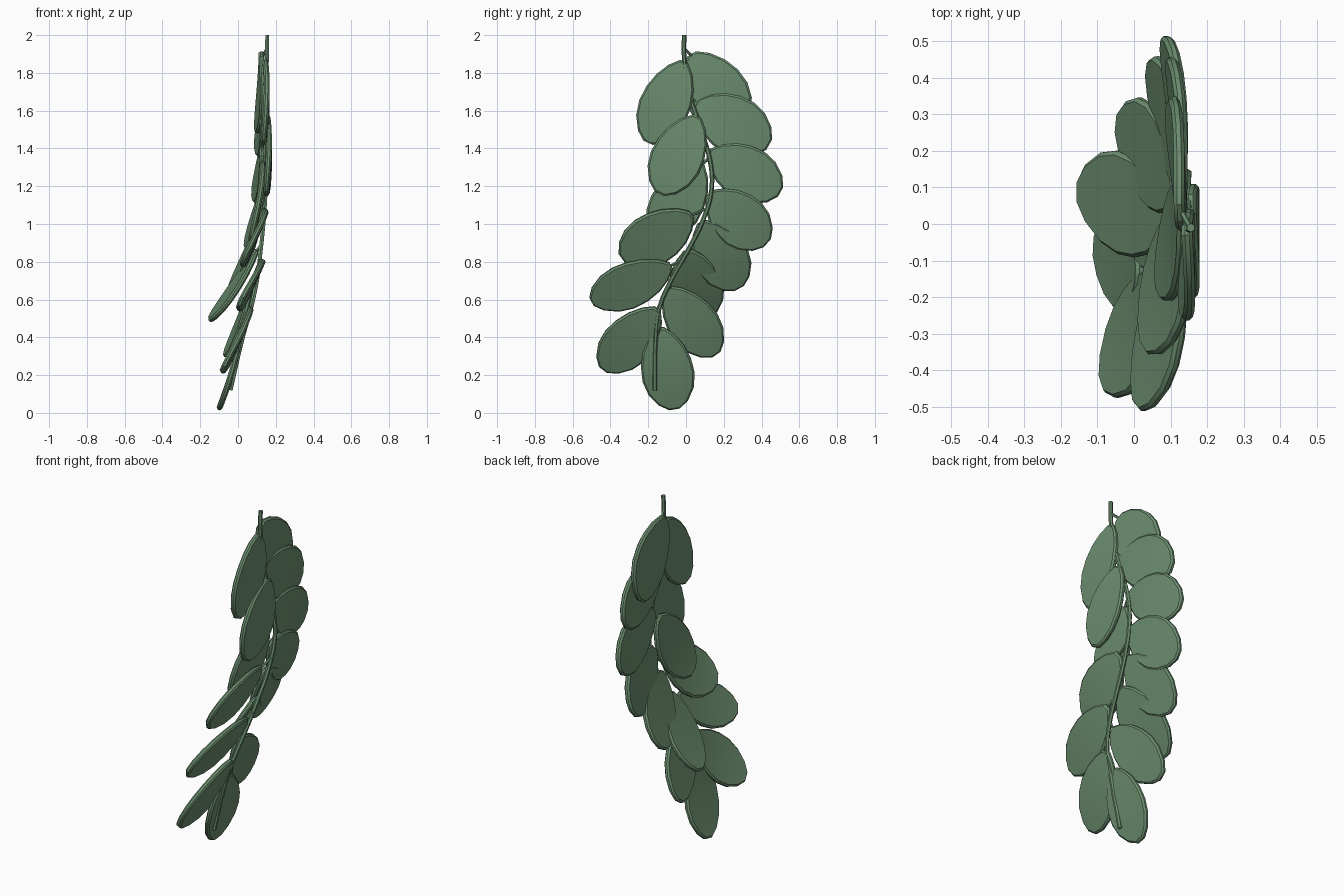
import bpy
from mathutils import Vector

if "Cube" in bpy.data.objects:
    bpy.data.objects.remove(bpy.data.objects["Cube"])

green = bpy.data.materials.new("leaf_green")
green.diffuse_color = (0.15, 0.27, 0.16, 1)
green.use_nodes = True
green.node_tree.nodes["Principled BSDF"].inputs["Base Color"].default_value = green.diffuse_color


def finish(obj, angle):
    obj.data.materials.append(green)
    bpy.ops.object.select_all(action='DESELECT')
    obj.select_set(True)
    bpy.context.view_layer.objects.active = obj
    bpy.ops.object.shade_smooth_by_angle(angle=angle)


def tube(name, points, radius, sides_res=1, smooth=True):
    cu = bpy.data.curves.new(name, 'CURVE')
    cu.dimensions = '3D'
    cu.bevel_depth, cu.bevel_resolution = radius, sides_res
    cu.use_fill_caps = True
    cu.resolution_u = 3
    sp = cu.splines.new('BEZIER')
    sp.bezier_points.add(len(points) - 1)
    for bp, p in zip(sp.bezier_points, points):
        bp.co = p
        bp.handle_left_type = bp.handle_right_type = 'AUTO'
    obj = bpy.data.objects.new(name, cu)
    bpy.context.collection.objects.link(obj)
    bpy.ops.object.select_all(action='DESELECT')
    obj.select_set(True)
    bpy.context.view_layer.objects.active = obj
    bpy.ops.object.convert(target='MESH')
    finish(bpy.context.object, 0.9)


# half outline of a leaf: (position along, half width)
OUTLINE = [(0, .16), (.1, .5), (.25, .79), (.42, .96), (.6, 1), (.77, .87), (.92, .56), (1, .2)]


def leaf(name, base, tip, width, hint, thick=0.03, camber=0.012):
    base, tip = Vector(base), Vector(tip)
    u = tip - base
    length = u.length
    u.normalize()
    n = Vector(hint)
    n = (n - u * n.dot(u)).normalized()
    v = n.cross(u)
    ring = [(t, w) for t, w in OUTLINE] + [(t, -w) for t, w in reversed(OUTLINE)]
    verts, faces, k = [], [], len(ring)
    # three stacked rings make a thick pad with softened rims
    for h, s in ((-.5, .93), (-.2, 1), (.2, 1), (.5, .93)):
        for t, w in ring:
            t2 = .5 + (t - .5) * (1 - (1 - s) * .6)
            bend = camber * (1 - (2 * t - 1) ** 2)
            verts.append(base + u * t2 * length + v * w * s * width / 2 + n * (h * thick + bend))
    for r in range(3):
        for i in range(k):
            j = (i + 1) % k
            faces.append((r * k + i, r * k + j, r * k + k + j, r * k + k + i))
    # strips across the leaf close both broad sides
    half = len(OUTLINE)
    for i in range(half - 1):
        a, b, c, d = i, i + 1, k - 2 - i, k - 1 - i
        faces.append((d, c, b, a))
        o = 3 * k
        faces.append((o + a, o + b, o + c, o + d))
    o = 0
    me = bpy.data.meshes.new(name)
    me.from_pydata(verts, [], faces)
    me.update()
    import bmesh
    bm = bmesh.new()
    bm.from_mesh(me)
    bmesh.ops.recalc_face_normals(bm, faces=bm.faces)
    bm.to_mesh(me)
    bm.free()
    obj = bpy.data.objects.new(name, me)
    bpy.context.collection.objects.link(obj)
    finish(obj, 0.6)


# main hanging stem
STEM = [(.155, -.01, 2), (.153, -.01, 1.88), (.148, .015, 1.7), (.144, .08, 1.5), (.146, .13, 1.32),
        (.146, .135, 1.18), (.136, .09, 1.02), (.12, .01, .86), (.1, -.08, .7), (.07, -.14, .56),
        (.025, -.16, .4), (-.04, -.165, .12)]
tube("stem", STEM, 0.012)


def stem_at(z):
    for a, b in zip(STEM, STEM[1:]):
        if b[2] <= z <= a[2]:
            return Vector(a).lerp(Vector(b), (a[2] - z) / (a[2] - b[2]))
    return Vector(STEM[0] if z > 2 else STEM[-1])


# leaves: base, tip, width, facing direction
LEAVES = [
    ((.125, .03, 1.90), (.1, .28, 1.50), .34, (1, .06, -.03)),
    ((.13, .05, 1.64), (.1, .44, 1.42), .31, (1, .08, -.05)),
    ((.13, .12, 1.38), (.085, .50, 1.17), .29, (1, .08, -.1)),
    ((.13, .12, 1.16), (.045, .43, .90), .29, (1, .1, -.2)),
    ((.115, .08, 1.01), (-.04, .28, .66), .29, (1, .1, -.38)),
    ((.1, .01, .86), (-.15, .09, .49), .29, (1, .15, -.6)),
    ((.07, -.10, .66), (-.065, .16, .31), .27, (1, .1, -.35)),
    ((.02, -.14, .45), (-.1, -.06, .02), .28, (1, 0, -.28)),
    ((.145, -.01, 1.86), (.135, -.2, 1.43), .27, (1, 0, 0)),
    ((.155, .06, 1.57), (.15, -.14, 1.16), .28, (1, 0, 0)),
    ((.13, .08, 1.32), (.07, -.16, .92), .28, (1, 0, -.15)),
    ((.13, .03, 1.05), (.035, -.34, .82), .29, (1, 0, -.42)),
    ((.115, -.08, .78), (.015, -.50, .59), .26, (1, 0, -.45)),
    ((.065, -.15, .55), (-.08, -.44, .23), .27, (1, 0, -.42)),
]
for i, (b, t, w, hint) in enumerate(LEAVES, 1):
    leaf(f"leaf_{i:02d}", b, t, w, hint)
    # short stalk joining leaf and stem
    bv, tv = Vector(b), Vector(t)
    start = stem_at(min(b[2] + .03, 1.95))
    tube(f"leaf_stalk_{i:02d}", [start, bv.lerp(tv, .06)], .008)
